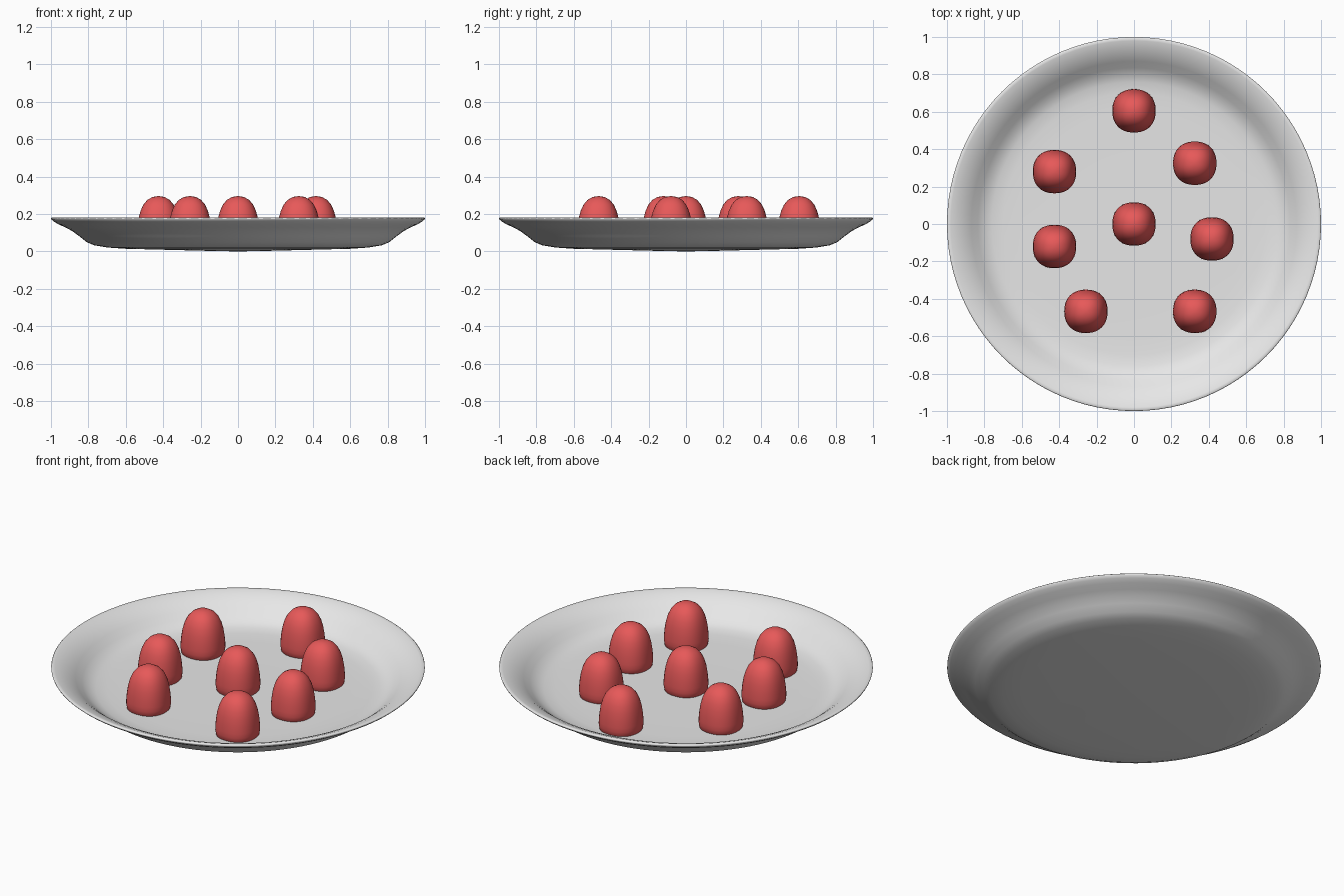
import bpy, bmesh, math

if "Cube" in bpy.data.objects:
    bpy.data.objects.remove(bpy.data.objects["Cube"])


def material(name, rgb):
    m = bpy.data.materials.new(name)
    m.diffuse_color = (*rgb, 1)
    m.use_nodes = True
    m.node_tree.nodes["Principled BSDF"].inputs["Base Color"].default_value = m.diffuse_color
    return m


def lathe(name, profile, mat, segments, power=2.0, loc=(0, 0, 0)):
    """Spin (radius, z) points about z; power > 2 squares off the outline."""
    bm = bmesh.new()
    rings = []
    for r, z in profile:
        if r == 0:
            rings.append([bm.verts.new((0, 0, z))])
            continue
        ring = []
        for i in range(segments):
            a = 2 * math.pi * i / segments
            c, s = math.cos(a), math.sin(a)
            k = r / (abs(c) ** power + abs(s) ** power) ** (1 / power)
            ring.append(bm.verts.new((k * c, k * s, z)))
        rings.append(ring)
    for lo, hi in zip(rings, rings[1:]):
        for i in range(segments):
            j = (i + 1) % segments
            if len(lo) == 1:
                bm.faces.new((lo[0], hi[j], hi[i]))
            elif len(hi) == 1:
                bm.faces.new((lo[i], lo[j], hi[0]))
            else:
                bm.faces.new((lo[i], lo[j], hi[j], hi[i]))
    bmesh.ops.recalc_face_normals(bm, faces=bm.faces)
    for f in bm.faces:
        f.smooth = True
    me = bpy.data.meshes.new(name)
    bm.to_mesh(me)
    bm.free()
    me.materials.append(mat)
    ob = bpy.data.objects.new(name, me)
    ob.location = loc
    bpy.context.collection.objects.link(ob)
    return ob


grey = material("plate grey", (0.8, 0.8, 0.8))
red = material("sweet red", (0.8, 0.1, 0.1))

# Shallow dish: underside, rolled rim, then inside surface
plate = [(0, 0), (0.12, 0.002), (0.4, 0.009), (0.6, 0.014), (0.7, 0.021), (0.77, 0.033),
         (0.81, 0.05), (0.85, 0.082), (0.885, 0.108), (0.92, 0.127), (0.96, 0.145),
         (0.985, 0.16), (0.998, 0.171), (1.0, 0.177), (0.995, 0.181), (0.98, 0.179),
         (0.945, 0.167), (0.905, 0.148), (0.87, 0.122), (0.835, 0.092), (0.8, 0.068),
         (0.76, 0.055), (0.7, 0.049), (0.6, 0.047), (0.3, 0.046), (0, 0.046)]
lathe("plate", plate, grey, 96)

# Rounded dome sweets standing on the plate
dome = [(0, 0.04), (0.105, 0.04), (0.112, 0.05), (0.116, 0.075), (0.1155, 0.1),
        (0.112, 0.14), (0.106, 0.18), (0.096, 0.217), (0.081, 0.25), (0.06, 0.275),
        (0.032, 0.291), (0, 0.296)]
spots = [(0, 0), (0, 0.605), (0.325, 0.325), (-0.425, 0.28), (-0.425, -0.12),
         (0.417, -0.08), (-0.257, -0.467), (0.325, -0.467)]
for n, (x, y) in enumerate(spots, 1):
    lathe(f"sweet_{n}", dome, red, 40, 2.25, (x, y, 0))
